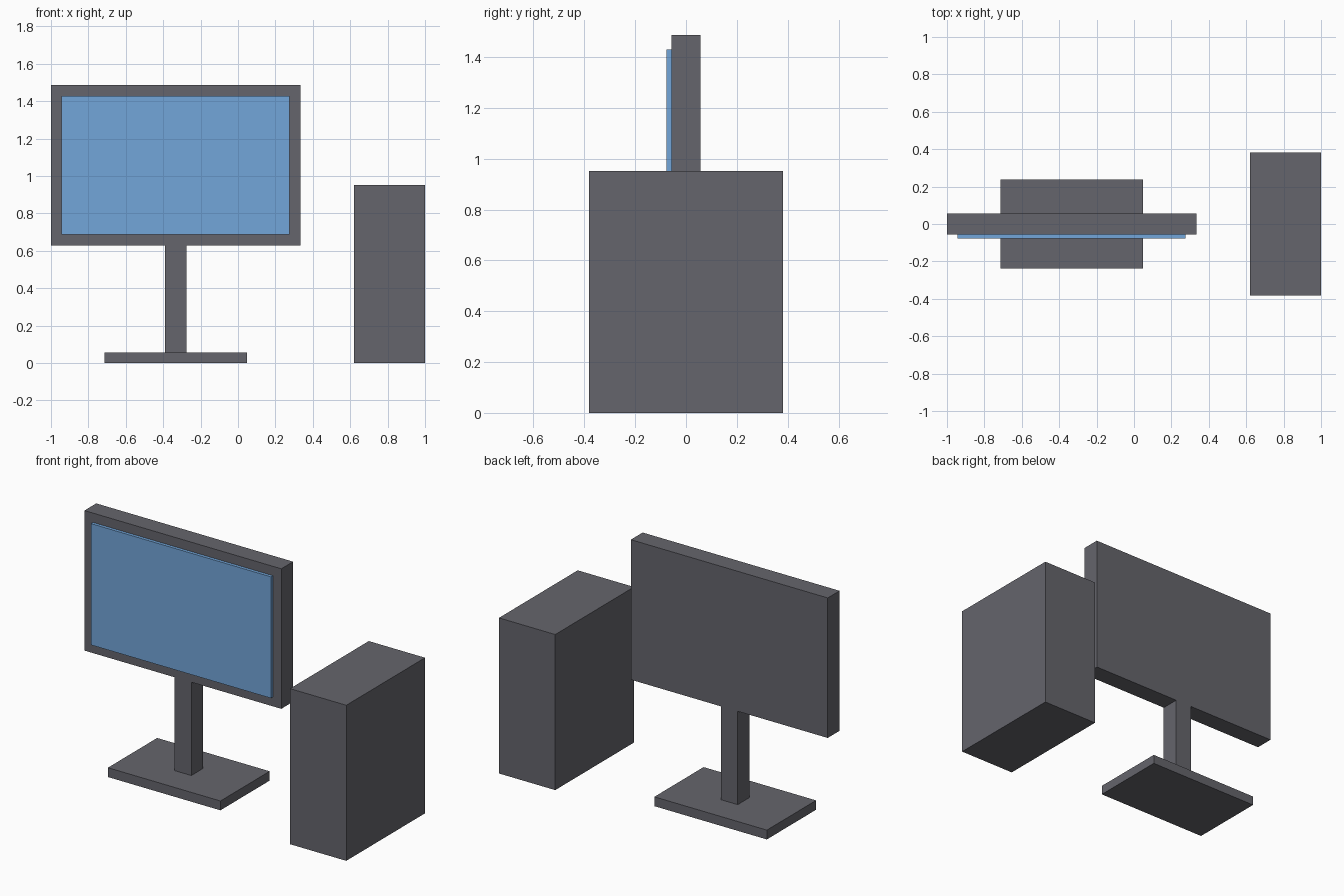
import bpy

if "Cube" in bpy.data.objects:
    bpy.data.objects.remove(bpy.data.objects["Cube"])

U = 2 / 21          # design unit
MX = -3.5 * U       # monitor centre in x


def box(name, x, y, z, color=None):
    """Box from (min, max) ranges on each axis."""
    ranges = (x, y, z)
    bpy.ops.mesh.primitive_cube_add(size=1, location=[(a + b) / 2 for a, b in ranges])
    ob = bpy.context.object
    ob.name = name
    ob.scale = [b - a for a, b in ranges]
    bpy.ops.object.transform_apply(location=False, rotation=False, scale=True)
    if color:
        mat = bpy.data.materials.new(name)
        mat.diffuse_color = color
        mat.use_nodes = True
        mat.node_tree.nodes["Principled BSDF"].inputs["Base Color"].default_value = mat.diffuse_color
        ob.data.materials.append(mat)
    return ob


def span(width, centre=0.0):
    """Range of a width in design units about a centre."""
    return centre - width * U / 2, centre + width * U / 2


GREY = (0.13, 0.13, 0.15, 1)
BLUE = (0.17, 0.38, 0.70, 1)

# Monitor stand
box("stand_base", span(8, MX), span(5), (0, 0.6 * U), GREY)
box("stand_post", span(1.2, MX), span(1.2), (0.6 * U, 6.6 * U), GREY)

# Monitor body and raised screen
box("monitor_body", span(14, MX), span(1.2), (6.6 * U, 15.6 * U), GREY)
box("screen", span(12.8, MX), (-0.8 * U, -0.6 * U), (7.2 * U, 15.0 * U), BLUE)

# Computer tower
box("tower", span(4, 8.5 * U), span(8), (0, 10 * U), GREY)
